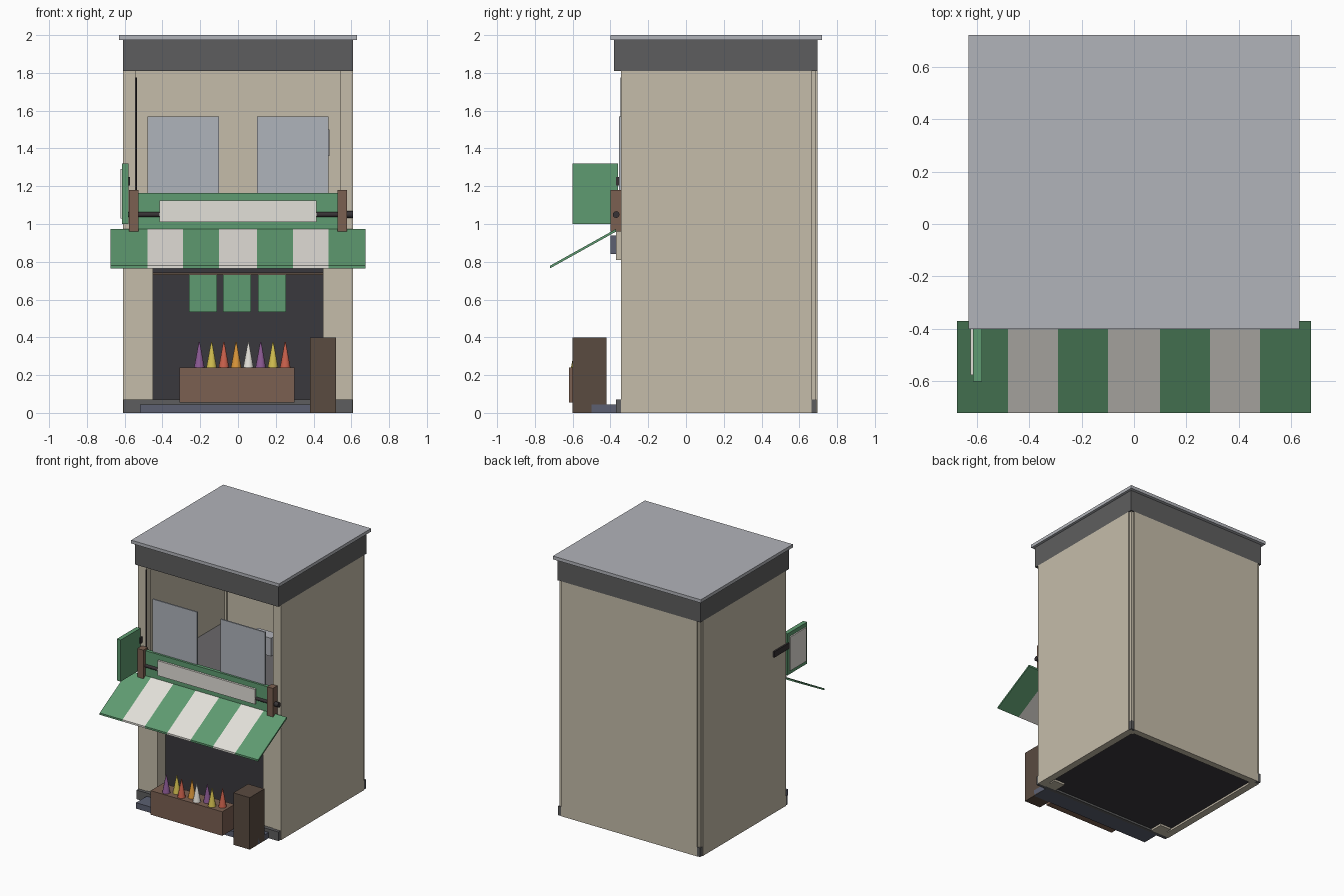
import bpy, bmesh, math
from mathutils import Vector

if "Cube" in bpy.data.objects:
    bpy.data.objects.remove(bpy.data.objects["Cube"])

mats = {}

def mat(name, hexcol):
    rgb = [int(hexcol[i:i + 2], 16) / 255 for i in (0, 2, 4)]
    m = bpy.data.materials.new(name)
    m.diffuse_color = (*[c ** 2.2 for c in rgb], 1)
    m.use_nodes = True
    m.node_tree.nodes["Principled BSDF"].inputs["Base Color"].default_value = m.diffuse_color
    mats[name] = m

for n, h in dict(plaster='c4bba8', charcoal='5e5e5f', roof='b0b2b8', dark='3c3b40',
                 floor='6a686a', glass='adb2ba', green='5f9a70', cream='e2dfd8',
                 wood='7a6052', bark='5a4c42', slate='5c6070', iron='3a3638',
                 purple='8a5a92', yellow='d0bc50', red='c8604c', orange='d8943c').items():
    mat(n, h)

def add(name, bm, m):
    me = bpy.data.meshes.new(name)
    bm.to_mesh(me)
    bm.free()
    ob = bpy.data.objects.new(name, me)
    bpy.context.collection.objects.link(ob)
    me.materials.append(mats[m])
    return ob

def box(name, x, y, z, m):
    """Box from (min, max) ranges."""
    bm = bmesh.new()
    bmesh.ops.create_cube(bm, size=1)
    for v in bm.verts:
        v.co = Vector([r[0] if c < 0 else r[1] for c, r in zip(v.co, (x, y, z))])
    return add(name, bm, m)

def pair(name, x, y, z, m):
    """Box and its mirror image across x = 0."""
    box(name + '_right', x, y, z, m)
    box(name + '_left', (-x[1], -x[0]), y, z, m)

def cone(name, loc, r1, r2, h, m, sides=12, along_x=False):
    bm = bmesh.new()
    bmesh.ops.create_cone(bm, cap_ends=True, segments=sides, radius1=r1, radius2=r2, depth=h)
    ob = add(name, bm, m)
    ob.location = loc
    if along_x:
        ob.rotation_euler.y = math.pi / 2
    ob.data.shade_smooth()
    ob.data.set_sharp_from_angle(angle=math.radians(40))
    return ob

# shell: walls, corner posts, roof
pair('side_wall', (0.555, 0.61), (-0.345, 0.665), (0, 1.81), 'plaster')
box('back_wall', (-0.58, 0.58), (0.645, 0.695), (0, 1.81), 'plaster')
for tag, y in (('front', (-0.345, -0.285)), ('back', (0.63, 0.685))):
    pair(tag + '_corner_post', (0.54, 0.60), y, (0, 1.81), 'plaster')
pair('back_post_base', (0.57, 0.605), (0.655, 0.692), (0, 0.07), 'charcoal')
box('front_plinth', (-0.605, 0.605), (-0.37, -0.34), (0, 0.07), 'charcoal')
box('parapet', (-0.61, 0.61), (-0.38, 0.695), (1.81, 1.975), 'charcoal')
box('roof_slab', (-0.63, 0.63), (-0.4, 0.72), (1.975, 2.0), 'roof')

# floors
box('ground_floor', (-0.555, 0.555), (-0.345, 0.645), (0.015, 0.06), 'dark')
box('upper_floor', (-0.555, 0.555), (-0.345, 0.645), (0.96, 1.0), 'floor')

# shop front
pair('shop_pier', (0.45, 0.545), (-0.34, -0.24), (0, 0.96), 'plaster')
box('shop_recess', (-0.55, 0.55), (-0.24, -0.225), (0.05, 0.96), 'dark')
box('lintel', (-0.56, 0.56), (-0.37, -0.335), (0.81, 0.98), 'plaster')
box('shutter_housing', (-0.46, 0.46), (-0.40, -0.37), (0.84, 0.94), 'slate')
box('door_step', (-0.52, 0.52), (-0.50, -0.36), (0, 0.045), 'slate')
for i, x in enumerate((-0.185, -0.005, 0.18)):
    box(f'hanging_cloth_{i}', (x - 0.075, x + 0.075), (-0.305, -0.295), (0.535, 0.73), 'green')
box('cloth_rail', (-0.45, 0.45), (-0.306, -0.294), (0.73, 0.742), 'bark')

# upper windows, wall unit and drain pipe
pair('window_pane', (0.10, 0.48), (-0.356, -0.345), (1.12, 1.57), 'glass')
box('indoor_unit', (0.31, 0.485), (-0.29, -0.20), (1.36, 1.5), 'roof')
cone('drain_pipe', (-0.541, -0.342, 1.47), 0.005, 0.005, 0.61, 'iron', 8)

# fascia sign with end brackets and rod
box('fascia_board', (-0.53, 0.53), (-0.372, -0.345), (0.965, 1.165), 'green')
box('fascia_panel', (-0.415, 0.415), (-0.388, -0.372), (1.01, 1.125), 'cream')
pair('fascia_bracket', (0.527, 0.577), (-0.40, -0.345), (0.96, 1.18), 'wood')
cone('fascia_rod', (0.0, -0.37, 1.05), 0.013, 0.013, 1.16, 'iron', 12, True)
cone('rod_end', (0.59, -0.37, 1.05), 0.018, 0.018, 0.04, 'iron', 12, True)

# striped sloping awning: sheared boxes
edges = (-0.675, -0.48, -0.29, -0.10, 0.10, 0.29, 0.48, 0.675)
for i in range(7):
    stripe = box(f'awning_stripe_{i}', edges[i:i + 2], (-0.72, -0.37), (0, 0.014),
                 'cream' if i % 2 else 'green')
    for v in stripe.data.vertices:
        v.co.z += 0.765 + (v.co.y + 0.72) / 0.35 * 0.195

# projecting blade sign
box('blade_sign', (-0.613, -0.58), (-0.60, -0.36), (1.0, 1.32), 'green')
box('blade_sign_panel', (-0.623, -0.613), (-0.575, -0.385), (1.03, 1.29), 'cream')
box('blade_sign_bracket', (-0.622, -0.573), (-0.37, -0.19), (1.205, 1.25), 'iron')

# display crate with coloured cones, and bin
box('crate', (-0.31, 0.30), (-0.62, -0.47), (0.055, 0.24), 'wood')
colours = ('purple', 'yellow', 'red', 'orange', 'cream', 'purple', 'yellow', 'red')
for i, c in enumerate(colours):
    cone(f'produce_{i}', (-0.205 + 0.065 * i, -0.545 if i % 2 else -0.58, 0.305),
         0.03, 0.003, 0.14, c, 10)
box('bin', (0.38, 0.52), (-0.60, -0.42), (0, 0.40), 'bark')
